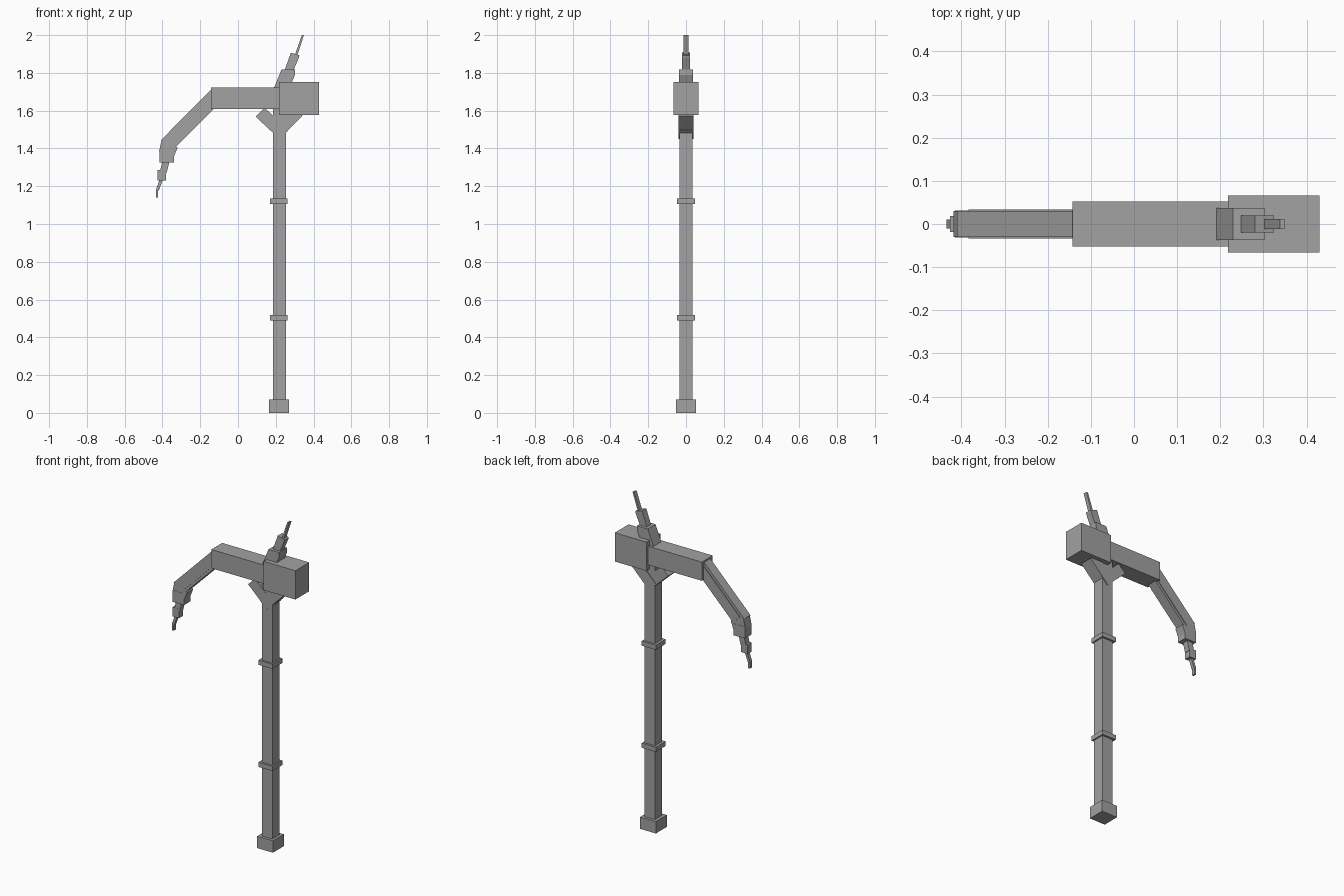
import bpy, bmesh

steel = bpy.data.materials.new("grey_steel")
steel.diffuse_color = (0.36, 0.36, 0.36, 1)


def prism(name, pts, half):
    """Extrude an x-z profile symmetrically along y."""
    bm = bmesh.new()
    face = bm.faces.new([bm.verts.new((x, -half, z)) for x, z in pts])
    ext = bmesh.ops.extrude_face_region(bm, geom=[face])
    moved = [g for g in ext["geom"] if isinstance(g, bmesh.types.BMVert)]
    bmesh.ops.translate(bm, vec=(0, 2 * half, 0), verts=moved)
    bmesh.ops.recalc_face_normals(bm, faces=bm.faces)
    me = bpy.data.meshes.new(name)
    bm.to_mesh(me)
    bm.free()
    me.materials.append(steel)
    ob = bpy.data.objects.new(name, me)
    bpy.context.collection.objects.link(ob)
    return ob


def box(name, x0, x1, z0, z1, half):
    return prism(name, [(x0, z0), (x1, z0), (x1, z1), (x0, z1)], half)


# Handle
box("pommel", 0.165, 0.27, 0, 0.072, 0.052)
box("shaft", 0.184, 0.254, 0.05, 1.65, 0.035)
for i, z in enumerate((0.49, 1.107)):
    box(f"shaft_ring_{i + 1}", 0.169, 0.263, z, z + 0.028, 0.047)

# Diagonal braces under the head
prism("left_brace", [(0.093, 1.569), (0.14, 1.616), (0.267, 1.495), (0.22, 1.45)], 0.037)
prism("right_brace", [(0.342, 1.573), (0.295, 1.62), (0.172, 1.497), (0.219, 1.45)], 0.04)

# Head
box("head_beam", -0.142, 0.23, 1.609, 1.722, 0.052)
box("hammer_block", 0.218, 0.43, 1.578, 1.752, 0.066)

# Curved pick: sloping arm with raised side ridges
prism("pick_arm", [(-0.137, 1.717), (-0.41, 1.442), (-0.352, 1.384), (-0.08, 1.656)], 0.03)
prism("pick_arm_ridge", [(-0.13, 1.701), (-0.384, 1.447), (-0.347, 1.41), (-0.093, 1.664)], 0.034)

# Claw: three steps, each a slanted link followed by an upright block
prism("claw_link_1", [(-0.405, 1.443), (-0.418, 1.384), (-0.341, 1.352), (-0.32, 1.405)], 0.03)
box("claw_block_1", -0.415, -0.339, 1.325, 1.395, 0.031)
prism("claw_link_2", [(-0.4, 1.335), (-0.362, 1.335), (-0.378, 1.27), (-0.415, 1.27)], 0.018)
box("claw_block_2", -0.426, -0.381, 1.23, 1.285, 0.019)
prism("claw_link_3", [(-0.413, 1.24), (-0.396, 1.24), (-0.42, 1.175), (-0.434, 1.182)], 0.01)
box("claw_tip", -0.434, -0.423, 1.14, 1.182, 0.01)

# Leaning top spike in three steps
prism("spike_base", [(0.178, 1.69), (0.23, 1.817), (0.302, 1.817), (0.302, 1.79), (0.26, 1.69)], 0.0375)
prism("spike_middle", [(0.238, 1.79), (0.28, 1.907), (0.325, 1.893), (0.322, 1.88), (0.284, 1.79)], 0.02)
prism("spike_tip", [(0.296, 1.88), (0.338, 2.0), (0.349, 2.0), (0.31, 1.88)], 0.012)
